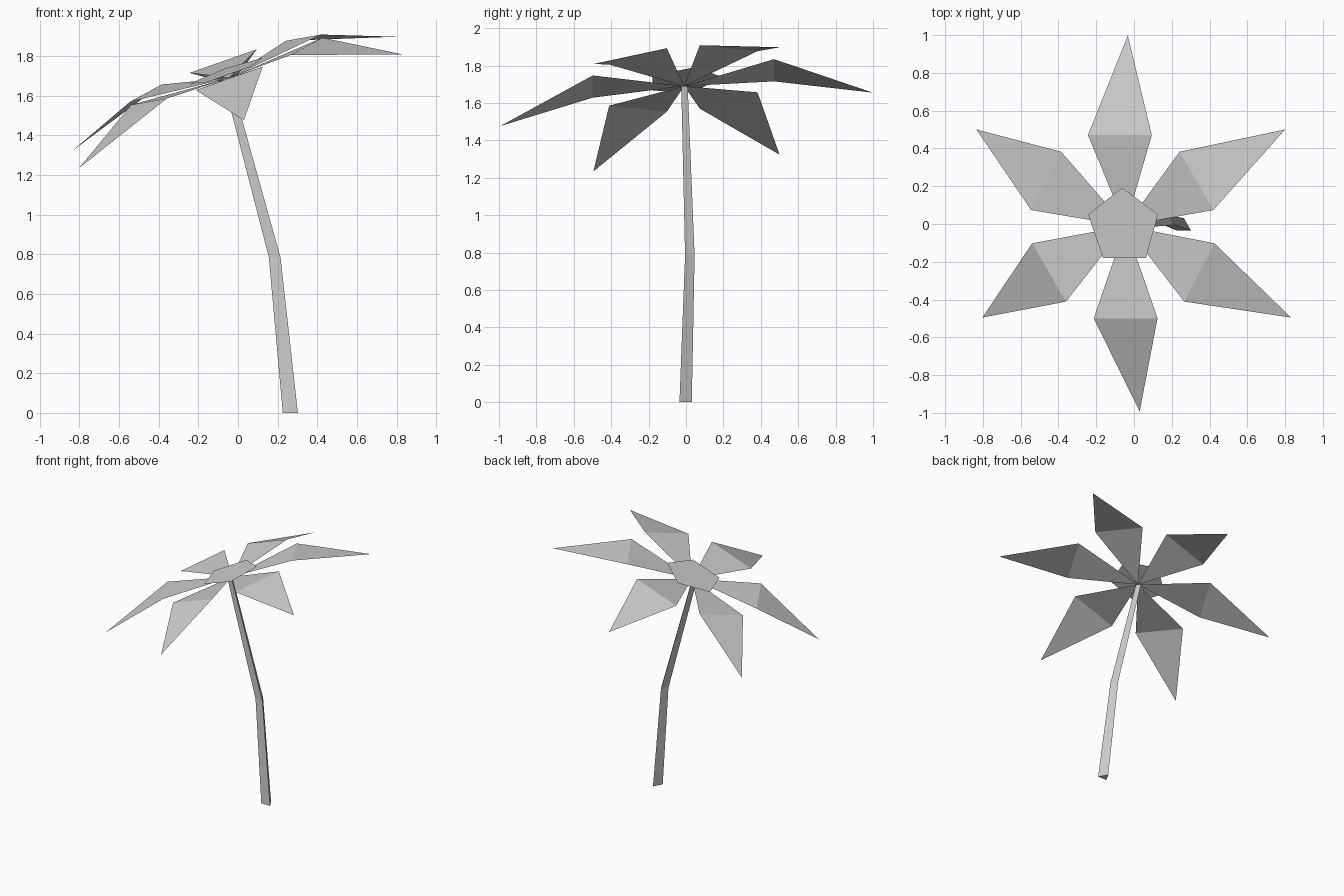
import bpy
import bmesh
from math import cos, sin, radians
from mathutils import Matrix, Vector

if "Cube" in bpy.data.objects:
    bpy.data.objects.remove(bpy.data.objects["Cube"])

grey = bpy.data.materials.new("plain_grey")
grey.use_nodes = True
grey.diffuse_color = (0.6, 0.6, 0.6, 1)
grey.node_tree.nodes["Principled BSDF"].inputs["Base Color"].default_value = grey.diffuse_color


def make_object(name, bm):
    mesh = bpy.data.meshes.new(name)
    bm.to_mesh(mesh)
    bm.free()
    mesh.materials.append(grey)
    obj = bpy.data.objects.new(name, mesh)
    bpy.context.collection.objects.link(obj)
    return obj


def ring(bm, centre, radius, sides, start):
    """Regular polygon of vertices, counter-clockwise from the start angle."""
    angles = [radians(start + 360 * i / sides) for i in range(sides)]
    return [bm.verts.new(Vector(centre) + radius * Vector((cos(a), sin(a), 0))) for a in angles]


# Leaning three-sided trunk, bent halfway up and tapering to the crown
bm = bmesh.new()
sections = [((0.264, -0.013, 0), 0.044),
            ((0.185, 0.012, 0.785), 0.034),
            ((-0.058, -0.014, 1.69), 0.023)]
rings = [ring(bm, centre, radius, 3, 90) for centre, radius in sections]
for lower, upper in zip(rings, rings[1:]):
    for i in range(3):
        j = (i + 1) % 3
        bm.faces.new((lower[i], lower[j], upper[j], upper[i]))
bm.faces.new(reversed(rings[0]))
bm.faces.new(rings[-1])
make_object("trunk", bm)

# Tilted frame shared by the fronds and the crown cap
crown = (Matrix.Translation((-0.045, -0.01, 1.69))
         @ Matrix.Rotation(-0.338, 4, "Y") @ Matrix.Rotation(0.095, 4, "X"))

# Six folded kite-shaped fronds: a rising inner blade and a drooping outer blade
LENGTH, FOLD, HALF_WIDTH, RISE, DROOP = 1.0, 0.487, 0.179, 0.044, -0.132
for k in range(6):
    bm = bmesh.new()
    root = bm.verts.new((0, 0, 0))
    right = bm.verts.new((FOLD, -HALF_WIDTH, RISE))
    left = bm.verts.new((FOLD, HALF_WIDTH, RISE))
    tip = bm.verts.new((LENGTH, 0, DROOP))
    bm.faces.new((root, right, left))
    bm.faces.new((right, tip, left))
    bm.transform(crown @ Matrix.Rotation(radians(30 + 60 * k), 4, "Z"))
    make_object(f"frond_{k + 1}", bm)

# Flat five-sided cap over the frond roots
bm = bmesh.new()
bm.faces.new(ring(bm, (0, 0, 0.033), 0.206, 5, 90))
bm.transform(crown)
make_object("crown_cap", bm)
